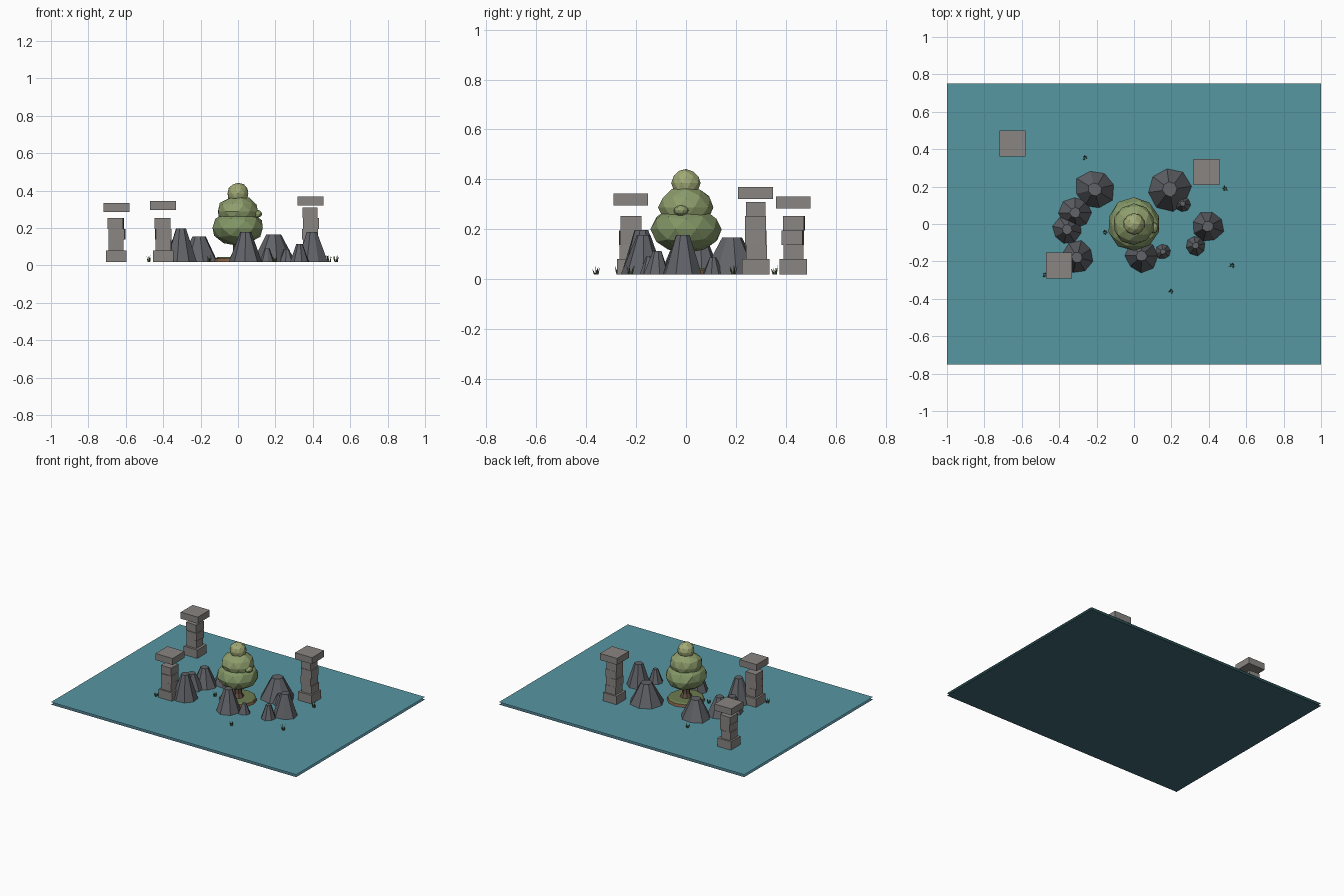
import bpy, bmesh, math, random
from mathutils import Matrix, Vector

if "Cube" in bpy.data.objects:
    bpy.data.objects.remove(bpy.data.objects["Cube"])

random.seed(4)
BASE = 0.018  # water level


def mat(name, r, g, b):
    m = bpy.data.materials.new(name)
    m.diffuse_color = (r, g, b, 1)
    m.use_nodes = True
    m.node_tree.nodes["Principled BSDF"].inputs["Base Color"].default_value = m.diffuse_color
    return m


WATER = mat("water", 0.095, 0.31, 0.36)
BED = mat("bed", 0.05, 0.14, 0.18)
ROCK = mat("rock", 0.12, 0.125, 0.14)
STONE = mat("stone", 0.25, 0.235, 0.225)
BARK = mat("bark", 0.12, 0.075, 0.05)
SOIL = mat("soil", 0.22, 0.11, 0.06)
MOSS = mat("moss", 0.15, 0.2, 0.08)
LEAF = [mat("leaf_low", 0.22, 0.30, 0.13), mat("leaf_mid", 0.27, 0.34, 0.15),
        mat("leaf_top", 0.36, 0.40, 0.18)]
REED = mat("reed", 0.10, 0.17, 0.07)


def finish(bm, name, material):
    me = bpy.data.meshes.new(name)
    bm.to_mesh(me)
    bm.free()
    me.materials.append(material)
    ob = bpy.data.objects.new(name, me)
    bpy.context.collection.objects.link(ob)
    return ob


def plane(name, z, material):
    bm = bmesh.new()
    bm.faces.new([bm.verts.new((x, y, z)) for x, y in ((-1, -.75), (1, -.75), (1, .75), (-1, .75))])
    finish(bm, name, material)


def add_box(bm, c, size, turn=0):
    m = Matrix.Translation(c) @ Matrix.Rotation(turn, 4, 'Z') @ Matrix.Diagonal((*size, 1))
    bmesh.ops.create_cube(bm, size=1, matrix=m)


def add_cone(bm, c, r1, r2, h, n, turn=0):
    m = Matrix.Translation((c[0], c[1], c[2] + h / 2)) @ Matrix.Rotation(turn, 4, 'Z')
    return bmesh.ops.create_cone(bm, cap_ends=True, segments=n, radius1=r1, radius2=r2,
                                 depth=h, matrix=m)["verts"]


# Water surface and bed are two open sheets
plane("water_surface", BASE, WATER)
plane("water_bed", 0, BED)

# Rocks: tapered eight-sided stumps (x, y, radius, top height)
rocks = [(-.21, .185, .108, .155), (-.315, .06, .085, .15), (-.358, -.03, .08, .13),
         (-.305, -.178, .088, .196), (.04, -.17, .087, .177), (.155, -.148, .042, .09),
         (.33, -.115, .054, .113), (.394, -.013, .088, .177), (.192, .185, .115, .166),
         (.26, .108, .042, .087)]
for x, y, r, top in rocks:
    bm = bmesh.new()
    for v in add_cone(bm, (0, 0, BASE), r, r * .34, top - BASE, 8, random.random()):
        k = random.uniform(.9, 1.06)
        v.co.x *= k
        v.co.y *= k
    bmesh.ops.translate(bm, verts=bm.verts, vec=(x, y, 0))
    finish(bm, "rock", ROCK)

# Ruined pillars: base, slightly shifted drums, floating cap (x, y, drums, cap bottom)
for x, y, drums, cap in [(-.65, .43, 3, .284), (.388, .279, 4, .321), (-.40, -.221, 3, .295)]:
    bm = bmesh.new()
    add_box(bm, (x, y, BASE + .031), (.11, .11, .062))
    h = .0575
    for i in range(drums):
        w = .082 + random.uniform(-.003, .003)
        add_box(bm, (x + random.uniform(-.004, .004), y + random.uniform(-.004, .004),
                     .08 + h * (i + .5)), (w, w, h), random.uniform(-.07, .07))
    finish(bm, "pillar", STONE)
    bm = bmesh.new()
    add_box(bm, (x, y, cap + .024), (.139, .139, .048))
    finish(bm, "pillar_cap", STONE)

# Island under the tree
bm = bmesh.new()
add_cone(bm, (0, 0, BASE), .128, .122, .018, 12)
finish(bm, "island_soil", SOIL)
bm = bmesh.new()
add_cone(bm, (0, 0, BASE + .018), .122, .11, .008, 12)
finish(bm, "island_moss", MOSS)

# Tree trunk with a flared foot
bm = bmesh.new()
add_cone(bm, (0, 0, .035), .046, .028, .035, 8)
add_cone(bm, (0, 0, .07), .028, .022, .11, 8)
finish(bm, "trunk", BARK)

# Three stacked faceted leaf clumps plus one small sprig
clumps = [(0, 0, .20, .145, .095, 0), (0, 0, .288, .113, .085, 1), (0, 0, .385, .059, .056, 2),
          (.10, -.02, .275, .03, .022, 1)]
for x, y, z, r, rz, k in clumps:
    bm = bmesh.new()
    bmesh.ops.create_icosphere(bm, subdivisions=2, radius=1)
    for v in bm.verts:
        v.co *= random.uniform(.95, 1.02)
        v.co = Vector((x + v.co.x * r, y + v.co.y * r, z + v.co.z * rz))
    finish(bm, "foliage", LEAF[k])

# Reed tufts: thin splayed blades
for x, y in [(-.262, .355), (.487, .19), (.525, -.222), (.2, -.36), (-.477, -.27), (-.155, -.045)]:
    bm = bmesh.new()
    for i in range(6):
        a = i * math.tau / 6 + random.random()
        h = random.uniform(.025, .042)
        m = (Matrix.Translation((x + .006 * math.cos(a), y + .006 * math.sin(a), BASE))
             @ Matrix.Rotation(a, 4, 'Z') @ Matrix.Rotation(random.uniform(.1, .4), 4, 'Y')
             @ Matrix.Translation((0, 0, h / 2)))
        bmesh.ops.create_cone(bm, cap_ends=True, segments=3, radius1=.004, radius2=0, depth=h, matrix=m)
    # keep blade feet above the bed
    for v in bm.verts:
        v.co.z = max(v.co.z, BASE)
    finish(bm, "reed_tuft", REED)
